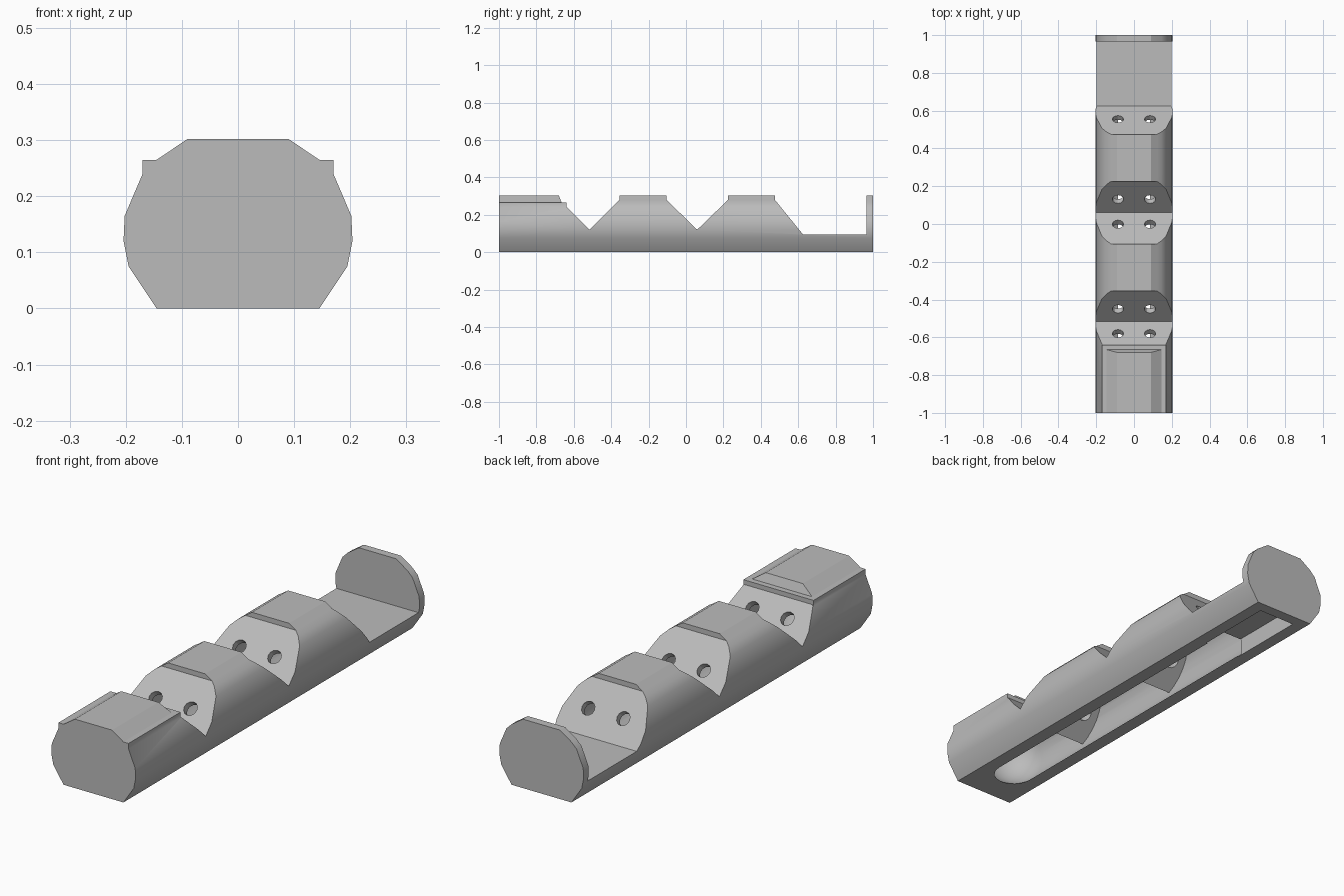
import bpy, bmesh, math
from mathutils import Vector, Matrix

cube = bpy.data.objects.get("Cube")
if cube:
    bpy.data.objects.remove(cube, do_unlink=True)

grey = bpy.data.materials.new("plain grey")
grey.use_nodes = True
grey.diffuse_color = (0.5, 0.5, 0.5, 1)
grey.node_tree.nodes["Principled BSDF"].inputs["Base Color"].default_value = (0.5, 0.5, 0.5, 1)


def make_object(name, bm):
    bmesh.ops.recalc_face_normals(bm, faces=bm.faces)
    mesh = bpy.data.meshes.new(name)
    bm.to_mesh(mesh)
    bm.free()
    mesh.materials.append(grey)
    obj = bpy.data.objects.new(name, mesh)
    bpy.context.collection.objects.link(obj)
    return obj


def prism(name, points, offset):
    """Extrude a flat outline along the given vector."""
    bm = bmesh.new()
    face = bm.faces.new([bm.verts.new(p) for p in points])
    new = bmesh.ops.extrude_face_region(bm, geom=[face])["geom"]
    bmesh.ops.translate(bm, vec=offset, verts=[v for v in new if isinstance(v, bmesh.types.BMVert)])
    return make_object(name, bm)


def side_prism(name, outline, half_width):
    return prism(name, [(-half_width, y, z) for y, z in outline], (2 * half_width, 0, 0))


def box(name, low, high):
    bm = bmesh.new()
    low, high = Vector(low), Vector(high)
    size = high - low
    bmesh.ops.create_cube(bm, size=1, matrix=Matrix.Translation((low + high) / 2)
                          @ Matrix.Diagonal((*size, 1)))
    return make_object(name, bm)


def combine(target, other, operation):
    """Apply a boolean and discard the helper."""
    mod = target.modifiers.new("cut", 'BOOLEAN')
    mod.operation = operation
    mod.solver = 'EXACT'
    mod.object = other
    bpy.context.view_layer.objects.active = target
    bpy.ops.object.modifier_apply(modifier=mod.name)
    bpy.data.objects.remove(other, do_unlink=True)


# Long faceted bar
half = [(.145, 0), (.195, .075), (.204, .12), (.202, .165), (.17, .24), (.145, .265), (.09, .302)]
section = half + [(-x, z) for x, z in reversed(half)]
body = prism("notched_body", [(x, -1, z) for x, z in section], (0, 2, 0))

# Side outline: head, two V notches, low shelf and end plate
outline = [(-1.1, -.1), (-1.1, .35), (-.68, .35), (-.68, .302), (-.665, .265), (-.64, .245),
           (-.515, .12), (-.355, .28), (-.355, .35), (-.105, .35), (-.105, .28),
           (.06, .12), (.225, .28), (.225, .35), (.475, .35), (.475, .28),
           (.625, .095), (.965, .095), (.965, .35), (1.1, .35), (1.1, -.1)]
combine(body, side_prism("side_outline", outline, .4), 'INTERSECT')

# Square ledge around the raised head
combine(body, box("head_ledge", (-.17, -1, .2), (.17, -.64, .265)), 'UNION')

# Round-ended bore, open underneath, kept clear of the notch walls
radius, centre_z = .155, .13
bm = bmesh.new()
bmesh.ops.create_uvsphere(bm, u_segments=32, v_segments=16, radius=radius,
                          matrix=Matrix.Translation((0, -.8, centre_z)) @ Matrix.Rotation(math.pi / 2, 4, 'X'))
bmesh.ops.create_circle(bm, segments=32, radius=radius,
                        matrix=Matrix.Translation((0, .7, centre_z)) @ Matrix.Rotation(math.pi / 2, 4, 'X'))
points = [v.co.copy() for v in bm.verts]
bm.clear()
for p in points:
    bm.verts.new(p)
hull = bmesh.ops.convex_hull(bm, input=bm.verts)
loose = [v for v in bm.verts if not v.link_faces]
bmesh.ops.delete(bm, geom=loose, context='VERTS')
bore = make_object("bore", bm)
inner = [(-1.1, -.1), (-1.1, .3), (-.74, .3), (-.515, .075), (-.29, .3), (-.165, .3),
         (.06, .075), (.285, .3), (.422, .3), (.605, .075), (.605, -.1)]
combine(bore, side_prism("bore_outline", inner, .3), 'INTERSECT')
combine(body, bore, 'DIFFERENCE')

# Shallow straight pocket under the shelf
combine(body, box("shelf_pocket", (-.09, .59, -.1), (.09, .95, .08)), 'DIFFERENCE')

# Pairs of holes square to each sloping wall
for y, z, tilt in [(-.58, .185, -45), (-.45, .185, 45), (0, .18, -45), (.13, .19, 45), (.555, .181, -51)]:
    for x in (-.085, .085):
        bm = bmesh.new()
        bmesh.ops.create_cone(bm, cap_ends=True, segments=12, radius1=.03, radius2=.03, depth=.11,
                              matrix=Matrix.Translation((x, y, z)) @ Matrix.Rotation(math.radians(tilt), 4, 'X'))
        combine(body, make_object("hole", bm), 'DIFFERENCE')

bpy.ops.object.select_all(action='DESELECT')
body.select_set(True)
bpy.context.view_layer.objects.active = body
bpy.ops.object.shade_smooth_by_angle(angle=math.radians(30))
